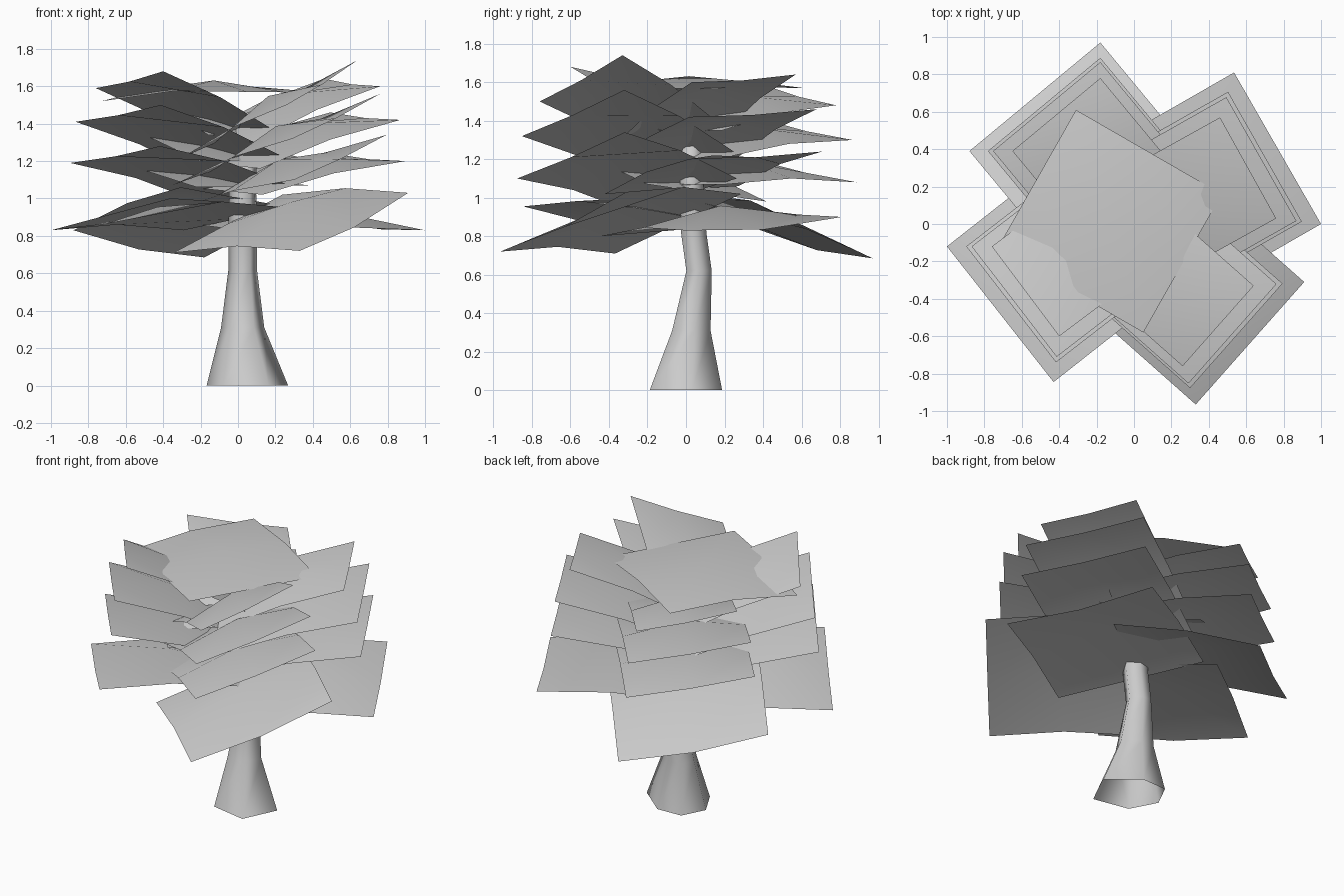
import bpy
import math
from mathutils import Vector

cube = bpy.data.objects.get("Cube")
if cube:
    bpy.data.objects.remove(cube, do_unlink=True)

# One plain grey for everything
grey = bpy.data.materials.new("plain_grey")
grey.use_nodes = True
colour = (0.6, 0.6, 0.6, 1)
grey.diffuse_color = colour
grey.node_tree.nodes["Principled BSDF"].inputs["Base Color"].default_value = colour


def add_mesh(name, verts, faces):
    mesh = bpy.data.meshes.new(name)
    mesh.from_pydata(verts, [], faces)
    mesh.materials.append(grey)
    mesh.shade_smooth()
    obj = bpy.data.objects.new(name, mesh)
    bpy.context.collection.objects.link(obj)
    return obj


def mix(a, b, t):
    return a + (b - a) * t


def leaf_card(name, corners, side_rise, middle_rise, tip_sag):
    """Domed square sheet: corners are outer start, outer end, inner start, inner end."""
    a, b, c, d = corners
    lift = ((0, -tip_sag, 0), (side_rise, middle_rise, side_rise), (0, 0, 0))
    verts = []
    for row in range(3):
        start, end = mix(a, c, row / 2), mix(b, d, row / 2)
        for col in range(3):
            point = mix(start, end, col / 2)
            point.z += lift[row][col]
            verts.append(point)
    faces = [(i, i + 3, i + 4, i + 1) for i in (0, 1, 3, 4)]
    return add_mesh(name, verts, faces)


# Trunk: open, uneven six-sided tube that bends and tapers
# Outline as (angle in degrees, radius); rings as (height, centre x, centre y, scale)
outline = [(8, .22), (81, .19), (128, .23), (172, .22), (228, .19), (301, .22)]
rings = [(0, .05, 0, 1), (.31, .025, .028, .53), (.62, .025, .068, .35),
         (.82, .025, .04, .35), (1.06, .025, .03, .33), (1.31, .05, .03, .24)]
sides = len(outline)
trunk_verts, trunk_faces = [], []
for z, x, y, scale in rings:
    for degrees, radius in outline:
        angle, r = math.radians(degrees), radius * scale
        trunk_verts.append((x + r * math.cos(angle), y + r * math.sin(angle), z))
for k in range(len(rings) - 1):
    for s in range(sides):
        low, nxt = k * sides, (s + 1) % sides
        trunk_faces.append((low + s, low + nxt, low + sides + nxt, low + sides + s))
trunk_faces.append(tuple(range(len(trunk_verts) - sides, len(trunk_verts))))
add_mesh("trunk", trunk_verts, trunk_faces)

# Foliage: per side, the outer corners of the lowest and highest card,
# then corner heights (outer pair, inner pair) for the lowest card and the next one up
sides_of_crown = {
    "front_left": [(.33, -.965), (.91, -.31), (.26, -.76), (.64, -.33),
                   (.72, 1.03, .71, 1.02), (1.1, 1.34, .93, 1.1)],
    "back_left": [(1, 0), (.535, .81), (.76, .03), (.46, .57),
                  (.83, .9, .8, .865), (1.2, 1.24, 1.02, 1.06)],
    "back_right": [(-.18, .97), (-.88, .39), (-.18, .78), (-.65, .39),
                   (.685, .83, .93, 1.06), (1.08, 1.19, 1.07, 1.06)],
    "front_right": [(-1, -.12), (-.43, -.845), (-.76, -.12), (-.4, -.6),
                    (.83, .955, .83, .95), (1.19, 1.28, .98, 1.07)],
}
# Per layer: shrink toward the top card, card length, outer rise, inner rise
layers = [(0, .9, 0, 0), (.43, .88, 0, 0), (.55, .86, .22, .14), (1, .77, .4, .28)]

for side, (low_a, low_b, top_a, top_b, low_z, up_z) in sides_of_crown.items():
    for n, (t, length, rise_out, rise_in) in enumerate(layers):
        heights = up_z if n else low_z
        a = mix(Vector(low_a), Vector(top_a), t).to_3d()
        b = mix(Vector(low_b), Vector(top_b), t).to_3d()
        edge = (b - a).normalized()
        inward = Vector((-edge.y, edge.x, 0)) * length
        c, d = a + inward, b + inward
        for point, z, rise in zip((a, b, c, d), heights,
                                  (rise_out, rise_out, rise_in, rise_in)):
            point.z = z + rise
        shape = (.025, .09, .01) if n else (.03, .11, .03)
        leaf_card(f"{side}_leaf_card_{n + 1}", (a, b, c, d), *shape)

# Crown top: nearly level sheet, highest in the middle
crown = [Vector(p) for p in ((-.31, .61, 1.57), (-.73, -.13, 1.52),
                             (.47, .16, 1.565), (.05, -.58, 1.57))]
leaf_card("crown_top_card", crown, .03, .075, -.03)
